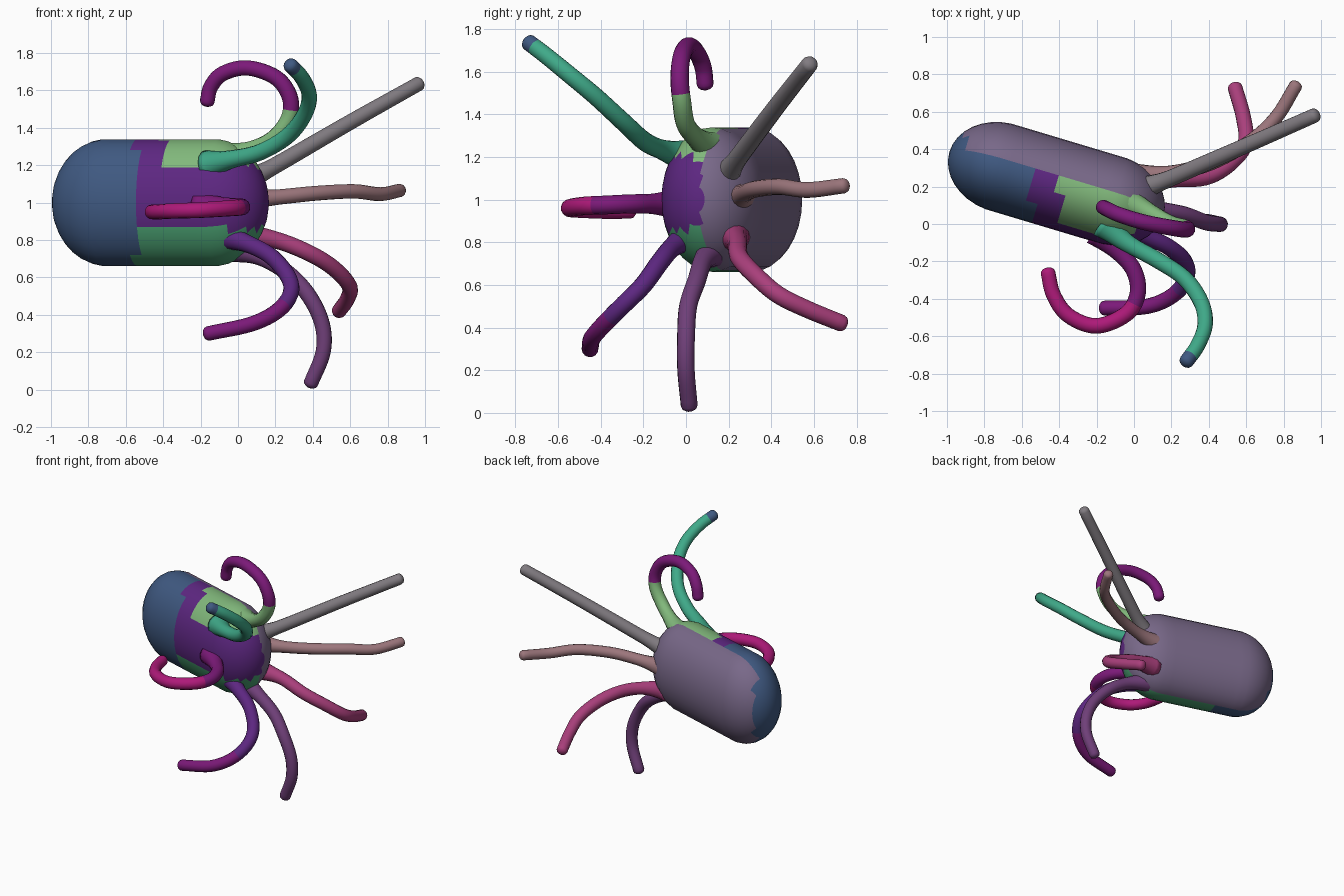
import bpy, bmesh, math
from mathutils import Vector, Matrix

if "Cube" in bpy.data.objects:
    bpy.data.objects.remove(bpy.data.objects["Cube"])

COLORS = {
    "blue": (0.05, 0.10, 0.22), "lavender": (0.19, 0.14, 0.25), "violet": (0.11, 0.02, 0.22),
    "green": (0.07, 0.36, 0.17), "lime": (0.22, 0.48, 0.20), "teal": (0.05, 0.40, 0.25),
    "grey": (0.22, 0.20, 0.22), "tan": (0.33, 0.18, 0.20), "rose": (0.40, 0.05, 0.20),
    "plum": (0.16, 0.05, 0.19), "purple": (0.20, 0.01, 0.19), "magenta": (0.42, 0.01, 0.19),
}
MATS = {}


def mat(name):
    if name not in MATS:
        MATS[name] = bpy.data.materials.new(name)
        MATS[name].diffuse_color = (*COLORS[name], 1)
    return MATS[name]


def finish(name, bm, colors):
    bmesh.ops.recalc_face_normals(bm, faces=bm.faces)
    for f in bm.faces:
        f.smooth = True
    me = bpy.data.meshes.new(name)
    bm.to_mesh(me)
    bm.free()
    for c in colors:
        me.materials.append(mat(c))
    ob = bpy.data.objects.new(name, me)
    bpy.context.collection.objects.link(ob)


# Body: a stretched capsule, flattened sideways and turned about z
def build_body():
    half, cap, wide, tall = 0.297, 0.30, 0.24, 0.34
    bm = bmesh.new()
    bmesh.ops.create_uvsphere(bm, u_segments=32, v_segments=17, radius=1)
    for v in bm.verts:
        side = math.copysign(half, v.co.z)
        v.co = (v.co.x * wide, v.co.y * tall, v.co.z * cap + side)
    long_edges = [e for e in bm.edges if e.calc_length() > half]
    bmesh.ops.subdivide_edges(bm, edges=long_edges, cuts=9, use_grid_fill=True)
    axis, across, up = Vector((0.958, -0.287, 0)), Vector((0.287, 0.958, 0)), Vector((0, 0, 1))
    rot = Matrix((across, up, axis)).transposed()
    mid = Vector((-0.415, 0.215, 1.0))
    for v in bm.verts:
        v.co = rot @ v.co + mid
    # Colour patches
    for f in bm.faces:
        c = f.calc_center_median()
        s = (c - mid).dot(across)
        if s > 0.03 and c.x > -0.9:
            f.material_index = 1
        elif c.x < -0.55:
            f.material_index = 0
        elif c.z < 0.86:
            f.material_index = 3
        elif c.z > 1.2 and c.x > -0.4:
            f.material_index = 4
        else:
            f.material_index = 2
    finish("body", bm, ["blue", "lavender", "violet", "green", "lime"])


def smooth_path(pts, steps=6):
    p = [Vector(q) for q in pts]
    p = [2 * p[0] - p[1]] + p + [2 * p[-1] - p[-2]]
    out = []
    for i in range(1, len(p) - 2):
        a, b, c, d = p[i - 1:i + 3]
        for k in range(steps):
            t = k / steps
            out.append(0.5 * (2 * b + (c - a) * t + (2 * a - 5 * b + 4 * c - d) * t * t
                              + (3 * b - a - 3 * c + d) * t ** 3))
    return out + [p[-2]]


# Tentacle: a round tube along a smooth path, flared at the root, rounded at the tip
def tentacle(name, pts, color, tip_color=None, split=1.0, r=0.043, sides=14):
    path = smooth_path(pts)
    lengths = [0.0]
    for a, b in zip(path, path[1:]):
        lengths.append(lengths[-1] + (b - a).length)
    total = lengths[-1]
    radii = [r * (1.08 - 0.16 * s / total) + 0.035 * max(0, 1 - s / 0.24) ** 2 for s in lengths]
    # Rounded tip
    end = (path[-1] - path[-2]).normalized()
    tip, tr = path[-1], radii[-1]
    for ang in (30, 55, 78):
        path.append(tip + end * tr * 0.7 * math.sin(math.radians(ang)))
        radii.append(tr * math.cos(math.radians(ang)))
        lengths.append(total)
    bm = bmesh.new()
    rings, n = [], None
    for i, p in enumerate(path):
        t = (path[min(i + 1, len(path) - 1)] - path[max(i - 1, 0)]).normalized()
        n = t.orthogonal() if n is None else n - t * n.dot(t)
        n.normalize()
        b = t.cross(n)
        rings.append([bm.verts.new(p + radii[i] * (n * math.cos(a) + b * math.sin(a)))
                      for a in (2 * math.pi * k / sides for k in range(sides))])
    for i, (lo, hi) in enumerate(zip(rings, rings[1:])):
        for k in range(sides):
            f = bm.faces.new((lo[k], lo[k - 1], hi[k - 1], hi[k]))
            f.material_index = int(lengths[i] / total >= split)
    bm.faces.new(rings[0])
    bm.faces.new(rings[-1]).material_index = int(split < 1)
    finish(name, bm, [color, tip_color or color])


build_body()

tentacle("upper_back_tentacle",
         [(0.0, 0.17, 1.09), (0.09, 0.205, 1.14), (0.22, 0.255, 1.21), (0.6, 0.42, 1.43),
          (0.965, 0.58, 1.635)], "grey")
tentacle("middle_back_tentacle",
         [(0.0, 0.25, 1.01), (0.22, 0.275, 1.03), (0.42, 0.33, 1.05), (0.62, 0.44, 1.06),
          (0.76, 0.57, 1.045), (0.865, 0.74, 1.065)], "tan", r=0.039)
tentacle("lower_back_tentacle",
         [(0.0, 0.22, 0.83), (0.2, 0.24, 0.80), (0.38, 0.25, 0.73), (0.51, 0.32, 0.65),
          (0.595, 0.43, 0.555), (0.585, 0.57, 0.485), (0.54, 0.73, 0.42)], "rose")
tentacle("bottom_tentacle",
         [(-0.05, 0.13, 0.76), (0.12, 0.08, 0.71), (0.27, 0.05, 0.62), (0.38, 0.01, 0.5),
          (0.45, 0.0, 0.35), (0.455, 0.0, 0.2), (0.39, 0.015, 0.035)], "plum")
tentacle("lower_front_tentacle",
         [(-0.1, 0.02, 0.83), (0.05, -0.06, 0.78), (0.18, -0.12, 0.71), (0.27, -0.2, 0.6),
          (0.28, -0.29, 0.51), (0.21, -0.38, 0.42), (0.07, -0.44, 0.35), (-0.16, -0.45, 0.3)],
         "violet", "purple", 0.6)
tentacle("middle_front_tentacle",
         [(-0.2, -0.04, 0.98), (-0.08, -0.15, 0.98), (0.0, -0.25, 0.98), (0.02, -0.37, 0.975),
          (-0.04, -0.48, 0.97), (-0.2, -0.545, 0.96), (-0.35, -0.49, 0.955),
          (-0.43, -0.38, 0.95), (-0.46, -0.26, 0.95)], "purple", "magenta", 0.4)
tentacle("upper_front_tentacle",
         [(-0.16, 0.0, 1.2), (-0.04, -0.1, 1.23), (0.12, -0.19, 1.27), (0.27, -0.29, 1.36),
          (0.36, -0.42, 1.48), (0.38, -0.54, 1.58), (0.34, -0.65, 1.67), (0.28, -0.735, 1.735)],
         "teal", "blue", 0.95)
tentacle("top_tentacle",
         [(-0.04, 0.12, 1.24), (0.08, 0.06, 1.28), (0.2, 0.0, 1.35), (0.275, -0.02, 1.46),
          (0.275, -0.03, 1.57), (0.2, -0.02, 1.67), (0.05, 0.01, 1.72), (-0.08, 0.05, 1.69),
          (-0.145, 0.08, 1.62), (-0.165, 0.09, 1.54)], "lime", "purple", 0.4)

for m in bpy.data.materials:
    if m.users and not m.is_grease_pencil:
        m.use_nodes = True
        m.node_tree.nodes["Principled BSDF"].inputs["Base Color"].default_value = m.diffuse_color
